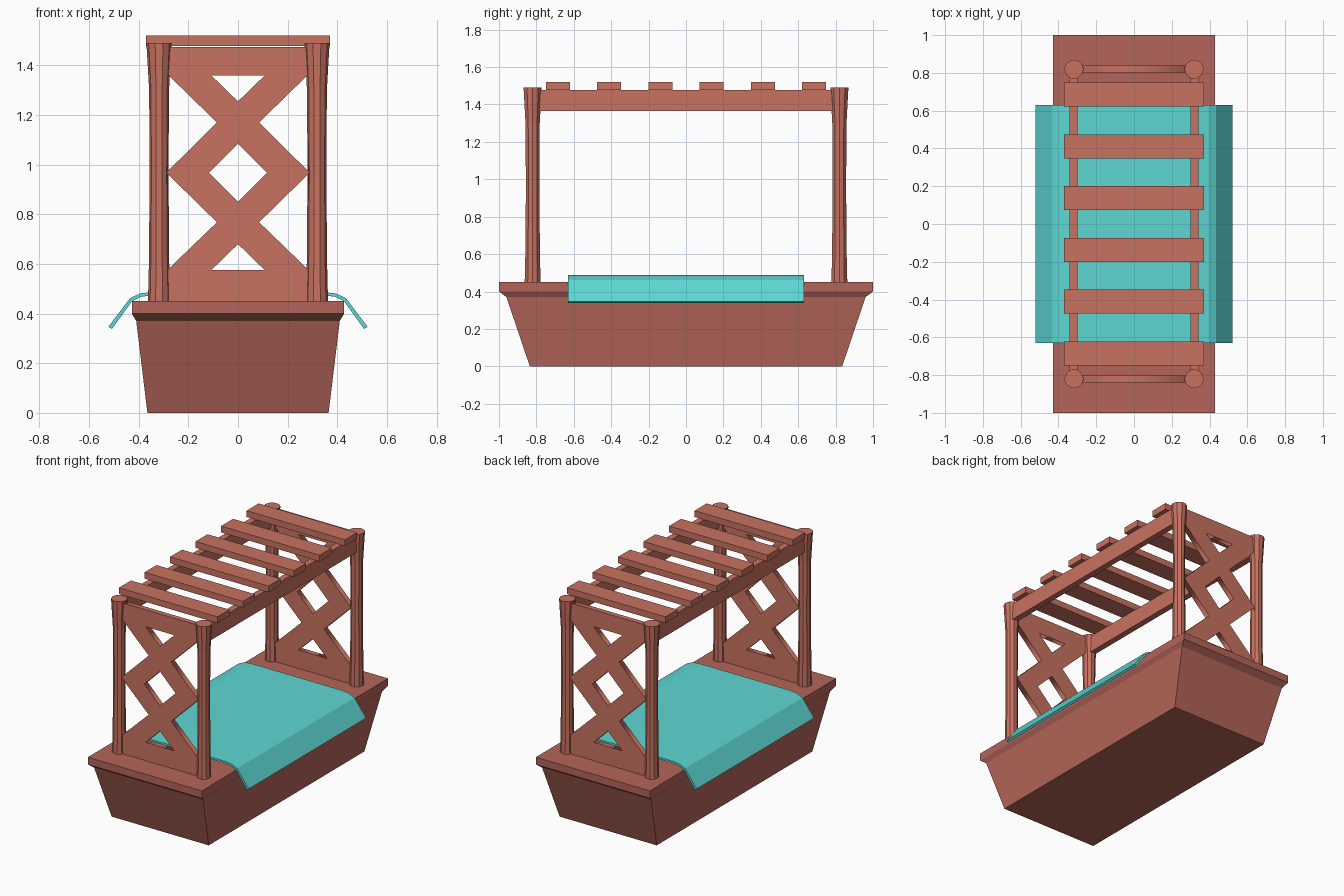
import bpy, bmesh, math

if "Cube" in bpy.data.objects:
    bpy.data.objects.remove(bpy.data.objects["Cube"])


def material(name, rgb):
    m = bpy.data.materials.new(name)
    m.diffuse_color = (*rgb, 1)
    m.use_nodes = True
    m.node_tree.nodes["Principled BSDF"].inputs["Base Color"].default_value = m.diffuse_color
    return m


WOOD = material("wood", (0.58, 0.17, 0.12))
HULL = material("dark_wood", (0.46, 0.13, 0.10))
CLOTH = material("cloth", (0.11, 0.68, 0.65))


def finish(name, bm, mat):
    bmesh.ops.recalc_face_normals(bm, faces=bm.faces)
    me = bpy.data.meshes.new(name)
    bm.to_mesh(me)
    bm.free()
    me.materials.append(mat)
    ob = bpy.data.objects.new(name, me)
    bpy.context.collection.objects.link(ob)
    return ob


def loft(name, rings, mat):
    """Skin a stack of equal-length point rings and cap both ends."""
    bm = bmesh.new()
    rows = [[bm.verts.new(p) for p in ring] for ring in rings]
    n = len(rows[0])
    for a, b in zip(rows, rows[1:]):
        for i in range(n):
            j = (i + 1) % n
            bm.faces.new((a[i], a[j], b[j], b[i]))
    bm.faces.new(rows[0])
    bm.faces.new(rows[-1])
    return finish(name, bm, mat)


def rect(x, y, z, cx=0, cy=0):
    return [(cx - x, cy - y, z), (cx + x, cy - y, z), (cx + x, cy + y, z), (cx - x, cy + y, z)]


def box(name, cx, cy, x, y, z0, z1, mat):
    return loft(name, [rect(x, y, z0, cx, cy), rect(x, y, z1, cx, cy)], mat)


def lattice(name, y):
    """Filled 2D outline with holes, stood upright and given thickness."""
    top, mid, low = 1.365, 0.968, 0.575
    loops = [[(-0.31, 0.44), (0.31, 0.44), (0.31, 1.475), (-0.31, 1.475)],
             [(-0.108, top - 0.005), (0.108, top - 0.005), (0, 1.255)],
             [(-0.108, low), (0.108, low), (0, 0.68)],
             [(-0.117, mid), (0, 1.085), (0.117, mid), (0, 0.85)]]
    for s in (-1, 1):
        loops.append([(s * 0.285, top), (s * 0.085, 1.17), (s * 0.285, mid + 0.004)])
        loops.append([(s * 0.285, low), (s * 0.085, 0.768), (s * 0.285, mid - 0.004)])
    cu = bpy.data.curves.new(name, 'CURVE')
    cu.dimensions = '2D'
    cu.fill_mode = 'BOTH'
    cu.extrude = 0.018
    for pts in loops:
        sp = cu.splines.new('POLY')
        sp.points.add(len(pts) - 1)
        for p, (u, v) in zip(sp.points, pts):
            p.co = (u, v, 0, 1)
        sp.use_cyclic_u = True
    cu.materials.append(WOOD)
    ob = bpy.data.objects.new(name, cu)
    bpy.context.collection.objects.link(ob)
    ob.location = (0, y, 0)
    ob.rotation_euler = (math.pi / 2, 0, 0)
    bpy.ops.object.select_all(action='DESELECT')
    bpy.context.view_layer.objects.active = ob
    ob.select_set(True)
    bpy.ops.object.convert(target='MESH')


# tapered base with flared lid
loft("base", [rect(0.365, 0.835, 0), rect(0.41, 0.96, 0.37),
              rect(0.428, 1.0, 0.40), rect(0.428, 1.0, 0.45)], HULL)

# four flared posts
SIDES = 10
PROFILE = [(0.44, 0.045), (0.6, 0.041), (0.95, 0.038), (1.3, 0.040), (1.49, 0.051)]
for sx, side in ((-1, "left"), (1, "right")):
    for sy, end in ((-1, "front"), (1, "back")):
        rings = [[(sx * 0.318 + r * math.cos(2 * math.pi * i / SIDES),
                   sy * 0.82 + r * math.sin(2 * math.pi * i / SIDES), z)
                  for i in range(SIDES)] for z, r in PROFILE]
        loft(f"{end}_{side}_post", rings, WOOD)
    # long side rails
    box(f"{side}_rail", sx * 0.32, 0, 0.021, 0.82, 1.365, 1.477, WOOD)

# lattice end panels
lattice("front_lattice", -0.82)
lattice("back_lattice", 0.82)

# roof slats
for i in range(6):
    box(f"roof_slat_{i + 1}", 0, (i - 2.5) * 0.274, 0.37, 0.064, 1.478, 1.521, WOOD)

# draped cloth, thin strip profile swept along y
half = [(0.345, 0.487), (0.395, 0.481), (0.435, 0.462), (0.522, 0.347)]
under = [(0.508, 0.338), (0.427, 0.450), (0.39, 0.468), (0.345, 0.474)]
right = half + under
outline = right + [(-x, z) for x, z in reversed(right)]
loft("cloth", [[(x, y, z) for x, z in outline] for y in (-0.63, 0.63)], CLOTH)
